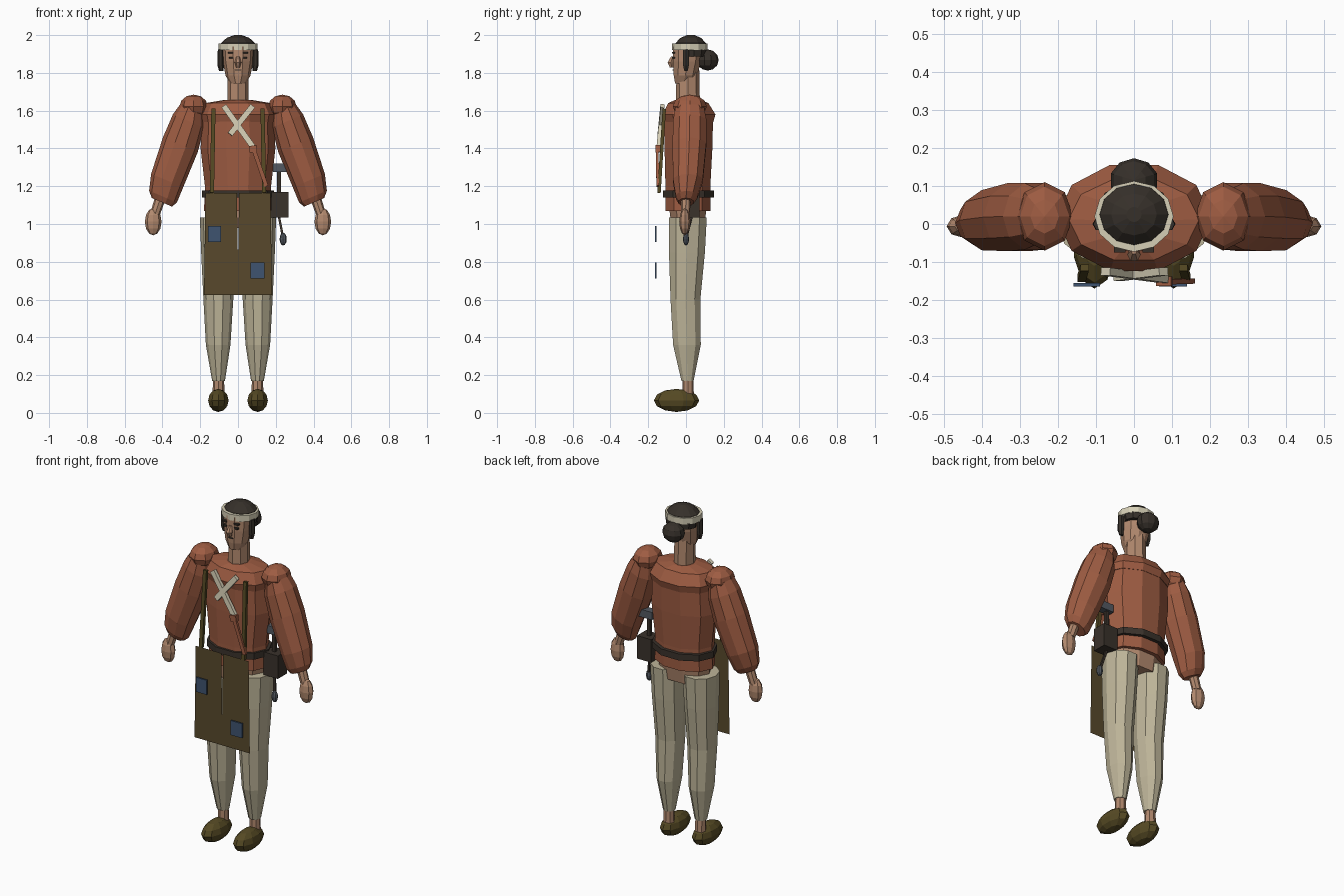
import bpy, bmesh, math
from mathutils import Vector, Matrix

if "Cube" in bpy.data.objects:
    bpy.data.objects.remove(bpy.data.objects["Cube"])


def material(name, r, g, b):
    m = bpy.data.materials.new(name)
    lin = [((c / 255 + 0.055) / 1.055) ** 2.4 for c in (r, g, b)]
    m.diffuse_color = (*lin, 1)
    m.use_nodes = True
    m.node_tree.nodes["Principled BSDF"].inputs["Base Color"].default_value = m.diffuse_color
    return m


RUST = material("rust_cloth", 158, 92, 66)
SKIN = material("skin", 178, 137, 110)
LINEN = material("linen", 190, 181, 153)
CREAM = material("cream_cloth", 214, 207, 182)
BROWN = material("apron_brown", 88, 73, 44)
OLIVE = material("shoe_leather", 86, 74, 36)
DARK = material("dark_leather", 58, 50, 43)
HAIR = material("hair", 54, 48, 42)
BLUE = material("patch_blue", 62, 84, 112)
STEEL = material("steel", 84, 90, 98)


def finish(name, bm, mat):
    bmesh.ops.recalc_face_normals(bm, faces=bm.faces[:])
    me = bpy.data.meshes.new(name)
    bm.to_mesh(me)
    bm.free()
    me.materials.append(mat)
    ob = bpy.data.objects.new(name, me)
    bpy.context.collection.objects.link(ob)
    return ob


def loft(name, mat, rings, n=10, tilt=0, s=1, turn=0):
    """Skin elliptical rings (x, y, z, rx, ry); tilt leans the rings, s mirrors in x."""
    bm = bmesh.new()
    loops = []
    ct, st = math.cos(tilt), math.sin(tilt)
    for x, y, z, rx, ry in rings:
        loop = []
        for i in range(n):
            a = 2 * math.pi * i / n + turn
            u = rx * math.cos(a)
            loop.append(bm.verts.new((s * (x + u * ct), y + ry * math.sin(a), z + u * st)))
        loops.append(loop)
    for p, q in zip(loops, loops[1:]):
        for i in range(n):
            j = (i + 1) % n
            bm.faces.new((p[i], p[j], q[j], q[i]))
    bm.faces.new(loops[0])
    bm.faces.new(loops[-1])
    return finish(name, bm, mat)


def ball(name, mat, c, r, u=10, v=6):
    bm = bmesh.new()
    bmesh.ops.create_uvsphere(bm, u_segments=u, v_segments=v, radius=1)
    bmesh.ops.transform(bm, verts=bm.verts[:],
                        matrix=Matrix.Translation(c) @ Matrix.Diagonal((*r, 1)))
    return finish(name, bm, mat)


def box(name, mat, c, size):
    bm = bmesh.new()
    bmesh.ops.create_cube(bm, size=1)
    bmesh.ops.transform(bm, verts=bm.verts[:],
                        matrix=Matrix.Translation(c) @ Matrix.Diagonal((*size, 1)))
    return finish(name, bm, mat)


def bar(name, mat, a, b, w, d):
    """Box running from a to b, w wide across the front and d deep."""
    a, b = Vector(a), Vector(b)
    z = (b - a).normalized()
    x = Vector((0, -1, 0)).cross(z).normalized()
    y = z.cross(x)
    rot = Matrix((x, y, z)).transposed().to_4x4()
    bm = bmesh.new()
    bmesh.ops.create_cube(bm, size=1)
    bmesh.ops.transform(bm, verts=bm.verts[:], matrix=Matrix.Translation((a + b) / 2) @ rot
                        @ Matrix.Diagonal((w, d, (b - a).length, 1)))
    return finish(name, bm, mat)


# Tunic, yoke, belt and hips
loft("tunic", RUST, [(0, .01, 1.07, .18, .125), (0, .01, 1.2, .175, .125),
                     (0, .013, 1.4, .198, .133), (0, .015, 1.57, .19, .135)])
loft("yoke", RUST, [(0, .016, 1.54, .195, .135), (0, .016, 1.58, .203, .147),
                    (0, .012, 1.64, .172, .112), (0, .01, 1.657, .07, .07)])
loft("belt", DARK, [(0, .014, 1.14, .19, .142), (0, .014, 1.178, .19, .142)])
loft("hips", SKIN, [(0, .01, .98, .15, .09), (0, .01, 1.09, .165, .105)])

# Neck and head
loft("neck", SKIN, [(0, .01, 1.62, .056, .064), (0, .01, 1.82, .055, .06)], 8)
loft("head", SKIN, [(0, -.015, 1.743, .04, .045), (0, -.003, 1.785, .066, .065),
                    (0, .005, 1.86, .08, .078), (0, .01, 1.94, .085, .082)])
loft("hair_cap", HAIR, [(0, .025, 1.93, .096, .083), (0, .025, 1.958, .09, .08),
                        (0, .025, 1.985, .06, .055), (0, .025, 2.0, .02, .02)], 12)
loft("headband", CREAM, [(0, .02, 1.92, .104, .093), (0, .02, 1.956, .104, .093)], 12)
loft("hair_strip", HAIR, [(0, .042, 1.888, .09, .065), (0, .042, 1.925, .095, .068)])
ball("hair_bun", HAIR, (0, .115, 1.868), (.064, .058, .056))
loft("nose", SKIN, [(0, -.075, 1.828, .01, .012), (0, -.08, 1.855, .018, .02),
                    (0, -.07, 1.888, .008, .01)], 6)
box("mouth", DARK, (0, -.065, 1.815), (.03, .014, .006))

for s, side in ((-1, "left"), (1, "right")):
    # Face details
    box(side + "_brow", HAIR, (s * .038, -.067, 1.906), (.03, .016, .009))
    box(side + "_eye", HAIR, (s * .036, -.066, 1.88), (.024, .014, .01))
    loft(side + "_sidelock", HAIR, [(.088, 0, 1.81, .012, .01), (.092, 0, 1.84, .017, .018),
                                    (.092, 0, 1.925, .015, .018)], 6, s=s)
    # Arm
    ball(side + "_shoulder", RUST, (s * .235, .02, 1.622), (.075, .09, .063), 8, 6)
    loft(side + "_sleeve", RUST, [(.245, .02, 1.61, .065, .08), (.262, .02, 1.545, .09, .092),
                                  (.305, .018, 1.42, .1, .094), (.375, .01, 1.23, .092, .083),
                                  (.397, .003, 1.145, .08, .06), (.403, 0, 1.115, .058, .042)],
         10, math.radians(23), s)
    loft(side + "_wrist", SKIN, [(.41, 0, 1.14, .03, .025), (.44, -.003, 1.05, .027, .024)], 8, s=s)
    ball(side + "_hand", SKIN, (s * .449, -.006, 1.012), (.044, .03, .072), 8, 6)
    # Leg
    loft(side + "_trouser", LINEN, [(.105, .01, 1.035, .097, .105), (.105, .005, .85, .09, .1),
                                    (.104, -.003, .6, .079, .083), (.105, .005, .36, .065, .077),
                                    (.103, .008, .17, .034, .034)], 10, s=s)
    loft(side + "_ankle", SKIN, [(.103, .012, .09, .032, .03), (.103, .01, .19, .029, .028)], 8, s=s)
    ball(side + "_shoe", OLIVE, (s * .104, -.05, .066), (.057, .12, .061), 10, 6)
    # Apron strap
    bar(side + "_strap", OLIVE, (s * .13, -.115, 1.61), (s * .138, -.143, 1.165), .022, .018)

# Apron: a thin sheet, slit down the middle
bm = bmesh.new()
low, mid = bm.verts.new((0, -.147, .625)), bm.verts.new((0, -.147, .78))
for s in (-1, 1):
    pts = [(.006, 1.165), (.172, 1.165), (.18, .625)]
    bm.faces.new([mid] + [bm.verts.new((s * x, -.147, z)) for x, z in pts] + [low])
finish("apron", bm, BROWN)
box("upper_patch", BLUE, (-.124, -.16, .947), (.07, .009, .085))
box("lower_patch", BLUE, (.103, -.16, .753), (.074, .009, .085))

# Crossed scarf with its hanging tail
bar("scarf_long", CREAM, (-.075, -.125, 1.625), (.078, -.145, 1.41), .03, .02)
bar("scarf_short", CREAM, (.078, -.125, 1.625), (-.042, -.14, 1.475), .03, .02)
bar("scarf_knot", RUST, (.078, -.15, 1.415), (.082, -.15, 1.38), .04, .025)
bar("scarf_tail", RUST, (.085, -.152, 1.39), (.15, -.15, 1.2), .022, .014)

# Belt pouch with hammer and hanging spoon
box("pouch", DARK, (.222, .03, 1.103), (.092, .085, .135))
bar("hammer_handle", DARK, (.217, .03, 1.16), (.217, .03, 1.29), .02, .02)
box("hammer_head", STEEL, (.229, .03, 1.298), (.088, .045, .045))
bar("spoon_handle", DARK, (.213, .035, 1.06), (.236, .005, .94), .012, .012)
ball("spoon_bowl", STEEL, (.239, 0, .92), (.019, .016, .034), 8, 6)
